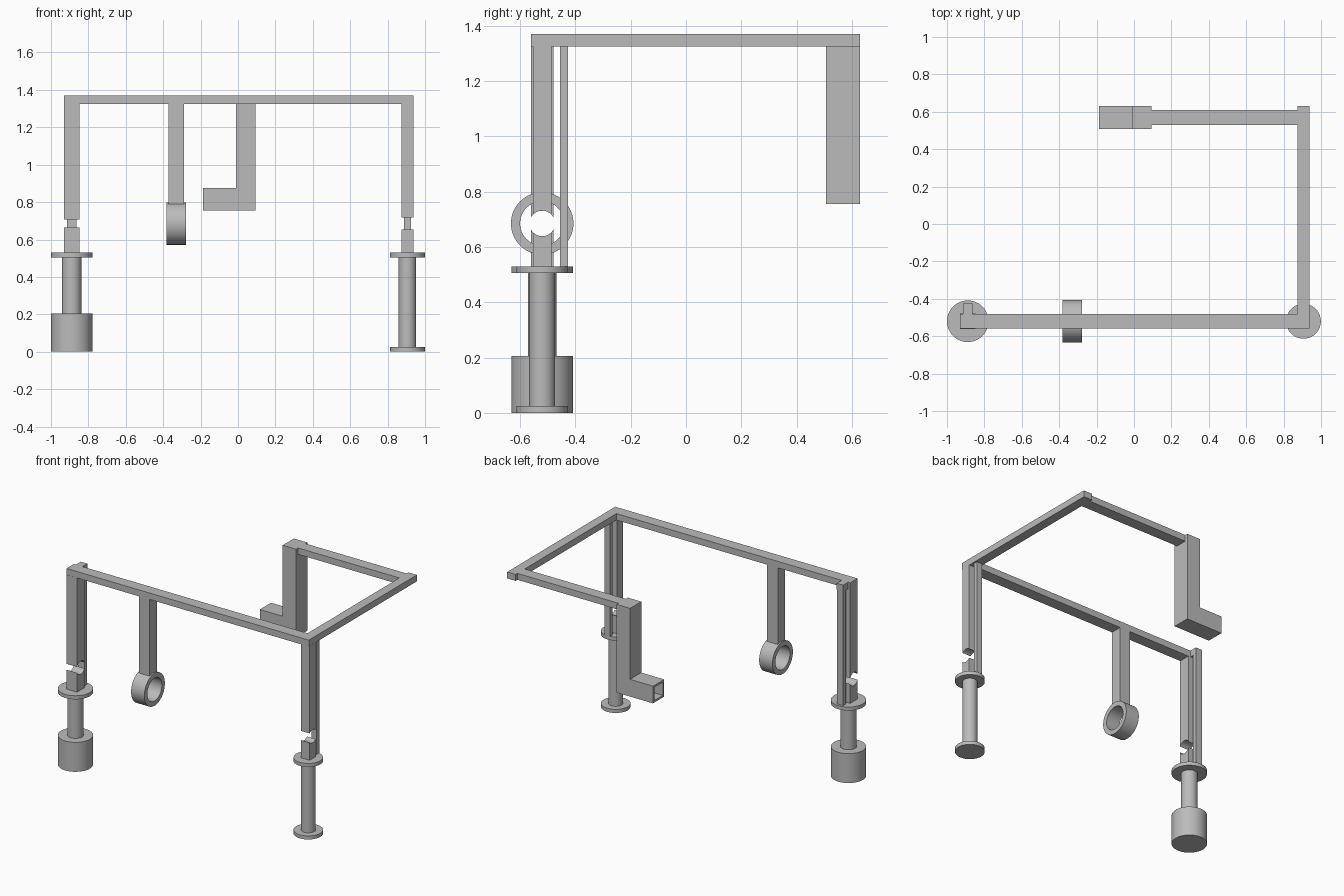
import bpy, bmesh, math
from mathutils import Vector

cube = bpy.data.objects.get("Cube")
if cube:
    bpy.data.objects.remove(cube, do_unlink=True)

grey = bpy.data.materials.new("plain grey")
grey.use_nodes = True
colour = (0.5, 0.5, 0.5, 1)
grey.diffuse_color = colour
grey.node_tree.nodes["Principled BSDF"].inputs["Base Color"].default_value = colour


def finish(name, bm, smooth=False):
    bmesh.ops.recalc_face_normals(bm, faces=bm.faces)
    mesh = bpy.data.meshes.new(name)
    bm.to_mesh(mesh)
    bm.free()
    mesh.materials.append(grey)
    obj = bpy.data.objects.new(name, mesh)
    bpy.context.collection.objects.link(obj)
    if smooth:
        bpy.ops.object.select_all(action="DESELECT")
        obj.select_set(True)
        bpy.context.view_layer.objects.active = obj
        bpy.ops.object.shade_smooth_by_angle(angle=math.radians(30))
    return obj


def prism(points, depth):
    """Extrude a closed outline along a vector."""
    bm = bmesh.new()
    face = bm.faces.new([bm.verts.new(p) for p in points])
    new = bmesh.ops.extrude_face_region(bm, geom=[face])["geom"]
    verts = [g for g in new if isinstance(g, bmesh.types.BMVert)]
    bmesh.ops.translate(bm, verts=verts, vec=Vector(depth))
    return bm


def box(name, x, y, z):
    outline = [(x[0], y[0], z[0]), (x[1], y[0], z[0]),
               (x[1], y[1], z[0]), (x[0], y[1], z[0])]
    return finish(name, prism(outline, (0, 0, z[1] - z[0])))


def lathe(name, profile, centre, axis="Z", closed=False):
    """Spin (radius, height) pairs round an axis through the centre."""
    bm = bmesh.new()
    verts = [bm.verts.new((r, 0, h)) for r, h in profile]
    edges = [bm.edges.new(p) for p in zip(verts, verts[1:])]
    if closed:
        edges.append(bm.edges.new((verts[-1], verts[0])))
    bmesh.ops.spin(bm, geom=verts + edges, axis=(0, 0, 1), cent=(0, 0, 0),
                   angle=math.tau, steps=64)
    bmesh.ops.remove_doubles(bm, verts=bm.verts, dist=1e-5)
    for v in bm.verts:
        a, b, c = v.co
        v.co = Vector(centre) + (Vector((c, a, b)) if axis == "X" else Vector((a, b, c)))
    finish(name, bm, smooth=True)


LEG_Y, HOLE_Z, HOLE_R = -0.52, 0.685, 0.046
FLOOR, BEAM, TOP = 0.53, 1.325, 1.37


def notched_leg(name, x, half, z_end, side):
    """Square post whose end next to the hole is a concave arc."""
    spread = math.asin(half / HOLE_R)
    arc = [spread * (1 - i / 8) for i in range(17)]
    points = [(x - half, LEG_Y + HOLE_R * math.sin(a),
               HOLE_Z + side * HOLE_R * math.cos(a)) for a in arc]
    points += [(x - half, LEG_Y - half, z_end), (x - half, LEG_Y + half, z_end)]
    finish(name, prism(points, (2 * half, 0, 0)), smooth=True)


# Feet, stems, flanges, split legs and thin rear posts
for side, x, half, foot_r, foot_h, stem_r in (
        ("right", -0.889, 0.041, 0.111, 0.205, 0.052),
        ("left", 0.906, 0.033, 0.093, 0.025, 0.047)):
    lathe(side + "_foot",
          [(0, 0), (foot_r, 0), (foot_r, foot_h), (stem_r, foot_h),
           (stem_r, 0.505), (foot_r, 0.505), (foot_r, FLOOR), (0, FLOOR)],
          (x, LEG_Y, 0))
    notched_leg(side + "_upper_leg", x, half, BEAM, 1)
    notched_leg(side + "_lower_leg", x, half, FLOOR, -1)
    w = half * 0.6
    box(side + "_thin_post", (x - w, x + w), (-0.455, -0.426), (FLOOR, BEAM))

# Top frame
box("front_beam", (-0.93, 0.938), (-0.56, -0.48), (BEAM, TOP))
box("side_beam", (0.873, 0.938), (-0.48, 0.63), (BEAM, TOP))
box("back_beam", (0.093, 0.873), (0.53, 0.61), (BEAM, TOP))
box("post_bracket", (-0.914, -0.864), (-0.48, -0.426), (BEAM, TOP))

# Hanging ring
box("ring_hanger", (-0.372, -0.29), (-0.56, -0.48), (0.785, BEAM))
lathe("ring", [(0.08, -0.051), (0.113, -0.051), (0.113, 0.051), (0.08, 0.051)],
      (-0.33, LEG_Y, HOLE_Z), axis="X", closed=True)

# Bent rear arm with a hollow end
outline = [(-0.187, 0.755), (0.093, 0.755), (0.093, TOP), (-0.01, TOP),
           (-0.01, 0.875), (-0.187, 0.875)]
bm = prism([(x, 0.507, z) for x, z in outline], (0, 0.123, 0))
bm.normal_update()
bmesh.ops.recalc_face_normals(bm, faces=bm.faces)
end = min(bm.faces, key=lambda f: f.calc_center_median().x)
bmesh.ops.inset_region(bm, faces=[end], thickness=0.02)
inner = bmesh.ops.extrude_face_region(bm, geom=[end])["geom"]
bmesh.ops.delete(bm, geom=[end], context="FACES_ONLY") if end.is_valid else None
bmesh.ops.translate(bm, verts=[g for g in inner if isinstance(g, bmesh.types.BMVert)],
                    vec=(0.15, 0, 0))
finish("rear_arm", bm)
